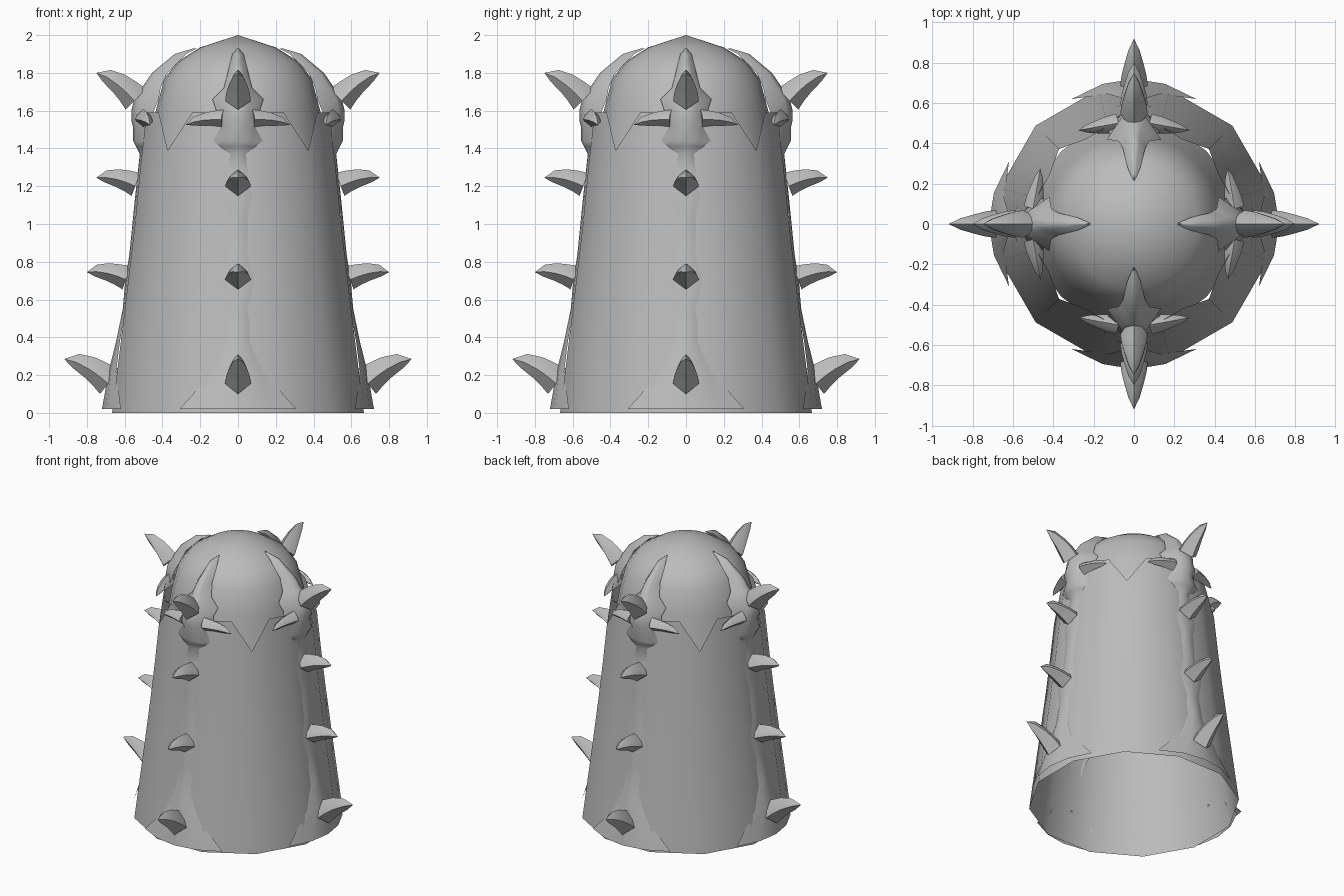
import bpy, math
from mathutils import Matrix, Vector

if "Cube" in bpy.data.objects:
    bpy.data.objects.remove(bpy.data.objects["Cube"])

grey = bpy.data.materials.new("stone_grey")
grey.diffuse_color = (0.5, 0.5, 0.5, 1)
grey.use_nodes = True
grey.node_tree.nodes["Principled BSDF"].inputs["Base Color"].default_value = grey.diffuse_color


def make(name, verts, faces, angle=40):
    """Create a smooth-shaded mesh part."""
    me = bpy.data.meshes.new(name)
    me.from_pydata([tuple(v) for v in verts], [], faces)
    me.materials.append(grey)
    ob = bpy.data.objects.new(name, me)
    bpy.context.collection.objects.link(ob)
    bpy.context.view_layer.objects.active = ob
    ob.select_set(True)
    bpy.ops.object.shade_smooth_by_angle(angle=math.radians(angle))
    ob.select_set(False)
    return ob


def grid(rows, cols, closed):
    """Quads joining consecutive rows of points."""
    return [(r * cols + c, r * cols + (c + 1) % cols,
             (r + 1) * cols + (c + 1) % cols, (r + 1) * cols + c)
            for r in range(rows - 1) for c in range(cols if closed else cols - 1)]


def lerp(table, z):
    for (z0, r0), (z1, r1) in zip(table, table[1:]):
        if z <= z1:
            return r0 + (r1 - r0) * (z - z0) / (z1 - z0)
    return table[-1][1]


# Tapered twelve-sided wall, open below, with a notch on each diagonal
wall = [(0, .69), (.3, .652), (.63, .61), (1, .565), (1.4, .525), (1.6, .5)]
levels = [0, .19, .39, .63, .82, 1]
verts = []
for t in levels:
    for i in range(24):
        z = t * (1.39 if i % 6 == 3 else 1.59)
        r = lerp(wall, z) * (1 if i % 2 else math.cos(math.radians(15)))
        a = math.radians(15 * i)
        verts.append((r * math.cos(a), r * math.sin(a), z))
make("wall", verts, grid(len(levels), 24, True))

# Rounded dome inside the wall
dome = [(.51, 1.2), (.465, 1.4), (.435, 1.6), (.39, 1.77), (.32, 1.86), (.2, 1.935)]
verts = [(r * math.cos(math.tau * i / 24), r * math.sin(math.tau * i / 24), z)
         for r, z in dome for i in range(24)]
faces = grid(len(dome), 24, True)
top = len(verts)
verts.append((0, 0, 2))
faces += [(top - 24 + i, top - 24 + (i + 1) % 24, top) for i in range(24)]
make("dome", verts, faces)

# Ridge running up each side: height, radius, half width, fall towards the edge
ridge = [(.02, .72, .31, .10), (.22, .685, .13, .04), (.38, .645, .06, .02),
         (.55, .61, .06, .015), (.70, .597, .13, .03), (.84, .575, .06, .015),
         (1.06, .553, .05, .012), (1.14, .545, .10, .02), (1.28, .53, .06, .015),
         (1.37, .52, .04, .01), (1.41, .54, .10, .04), (1.44, .555, .14, .06),
         (1.51, .555, .09, .06), (1.55, .565, .14, .10), (1.60, .565, .115, .12),
         (1.66, .55, .135, .13), (1.72, .51, .075, .10), (1.80, .455, .055, .08),
         (1.90, .335, .03, .06), (1.93, .235, .003, .02)]
steps = [-1, -.5, 0, .5, 1]

# Horn section points along a unit length: top, bottom, half width
horn_sections = [((-.06, .30), (.06, -.30), .068), ((.20, .31), (.27, -.21), .062),
                 ((.48, .30), (.50, -.14), .048), ((.78, .22), (.78, -.08), .028)]


def horn(name, base, tip, turn, width=1.0, thick=1.0):
    """Curved six-sided horn; its own plane holds the direction and 'up'."""
    base, tip = Vector(base), Vector(tip)
    d = tip - base
    side = d.cross(Vector((0, 0, 1))).normalized()
    up = side.cross(d)
    pts = []
    for hi, lo, w in horn_sections:
        at = lambda k: base + d * (hi[0] * k + lo[0] * (1 - k)) \
            + up * (hi[1] * k + lo[1] * (1 - k)) * thick
        s = side * w * width
        pts += [at(1), at(.68) + s * .75, at(.42) + s, at(0), at(.42) - s, at(.68) - s * .75]
    n = len(pts)
    pts.append(tip)
    faces = grid(len(horn_sections), 6, True)
    faces += [(n - 6 + i, n - 6 + (i + 1) % 6, n) for i in range(6)]
    faces.append(tuple(reversed(range(6))))
    make(name, [turn @ p for p in pts], faces, 50)


# Base and tip of the four horns in a column: radius, height
horns = [((.68, .165), (.92, .285)), ((.59, .715), (.80, .745)),
         ((.54, 1.21), (.75, 1.245)), ((.54, 1.66), (.75, 1.80))]

for q in range(4):
    turn = Matrix.Rotation(q * math.pi / 2, 3, 'Z')
    verts = [turn @ Vector((f * w, -(r - drop * f * f), z))
             for z, r, w, drop in ridge for f in steps]
    make(f"ridge_{q}", verts, grid(len(ridge), 5, False), 60)
    for k, (b, t) in enumerate(horns):
        horn(f"horn_{q}_{k}", (0, -b[0], b[1]), (0, -t[0], t[1]), turn)
    # Small drooping side barbs below the crown of the ridge
    for s in (-1, 1):
        horn(f"barb_{q}_{'left' if s < 0 else 'right'}",
             (s * .08, -.50, 1.56), (s * .275, -.465, 1.525), turn, .7, .75)
